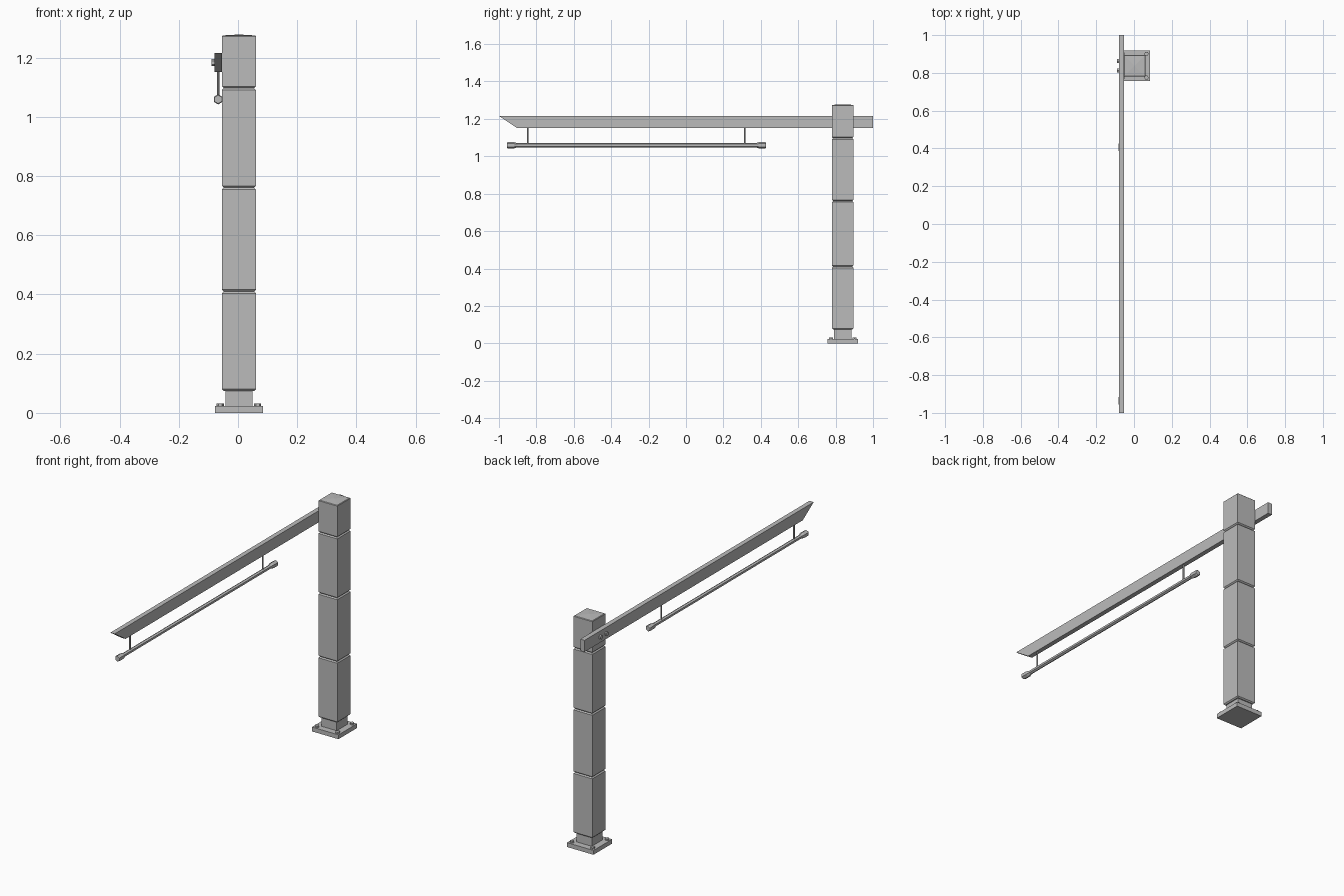
import bpy, bmesh
from math import pi, cos, sin
from mathutils import Matrix, Vector

cube = bpy.data.objects.get("Cube")
if cube:
    bpy.data.objects.remove(cube)

metal = bpy.data.materials.new("grey metal")
metal.use_nodes = True
grey = (0.5, 0.5, 0.5, 1)
metal.diffuse_color = grey
metal.node_tree.nodes["Principled BSDF"].inputs["Base Color"].default_value = grey

CX, CY = 0.003, 0.838      # post axis
BEAM_X, TUBE_Z = -0.067, 1.059


def finish(name, bm):
    bmesh.ops.recalc_face_normals(bm, faces=bm.faces)
    mesh = bpy.data.meshes.new(name)
    bm.to_mesh(mesh)
    bm.free()
    mesh.materials.append(metal)
    obj = bpy.data.objects.new(name, mesh)
    bpy.context.collection.objects.link(obj)
    return obj


def loft(name, profile, sides, place, turn=0.0):
    """Stack regular rings of (height, radius) along z, then place them."""
    bm = bmesh.new()
    rings = []
    for h, r in profile:
        angles = [turn + 2 * pi * i / sides for i in range(sides)]
        rings.append([bm.verts.new((r * cos(a), r * sin(a), h)) for a in angles])
    for low, high in zip(rings, rings[1:]):
        for i in range(sides):
            j = (i + 1) % sides
            bm.faces.new((low[i], low[j], high[j], high[i]))
    bm.faces.new(rings[0])
    bm.faces.new(rings[-1])
    bm.transform(place)
    return finish(name, bm)


def square_loft(name, profile):
    """Square rings given as (height, half width) on the post axis."""
    rings = [(h, w * 2 ** 0.5) for h, w in profile]
    return loft(name, rings, 4, Matrix.Translation((CX, CY, 0)), pi / 4)


# Base plate and neck
square_loft("base_plate", [(0, 0.081), (0.024, 0.081)])
square_loft("post_neck", [(0.02, 0.046), (0.08, 0.046)])

# Anchor bolts at the plate corners
for sx in (-1, 1):
    for sy in (-1, 1):
        place = Matrix.Translation((CX + sx * 0.063, CY + sy * 0.063, 0.024))
        loft("anchor_bolt", [(0, 0.012), (0.008, 0.012)], 6, place)

# Post sections with chamfered ends, the last one with a shallow peak
W, C = 0.0573, 0.006
levels = [0.074, 0.41, 0.761, 1.097, 1.275]
for i, (low, high) in enumerate(zip(levels, levels[1:])):
    rings = [(low, W - C), (low + C, W), (high - C, W), (high, W - C)]
    if i == 3:
        rings[2:] = [(high - 0.003, W), (high, W - 0.003), (high + 0.003, 0.001)]
    square_loft("post_section", rings)

# Beam with a slanted front end
bm = bmesh.new()
outline = [(-1, 1.216), (-0.905, 1.152), (1, 1.152), (1, 1.216)]
face = bm.faces.new([bm.verts.new((-0.080, y, z)) for y, z in outline])
side = bmesh.ops.extrude_face_region(bm, geom=[face])["geom"]
verts = [g for g in side if isinstance(g, bmesh.types.BMVert)]
bmesh.ops.translate(bm, verts=verts, vec=Vector((0.026, 0, 0)))
finish("beam", bm)

# Bolts through the beam into the post
for y in (CY - 0.025, CY + 0.025):
    place = Matrix.Translation((-0.08, y, 1.183)) @ Matrix.Rotation(-pi / 2, 4, "Y")
    loft("beam_bolt", [(0, 0.012), (0.009, 0.012)], 6, place)

# Hanger rods
for y in (-0.847, 0.313):
    loft("hanger_rod", [(TUBE_Z, 0.004), (1.16, 0.004)], 8,
         Matrix.Translation((BEAM_X, y, 0)))

# Lamp tube with a thicker cap at each end
tube_axis = Matrix.Translation((BEAM_X, 0, TUBE_Z)) @ Matrix.Rotation(-pi / 2, 4, "X")
loft("lamp_tube", [(-0.92, 0.011), (0.39, 0.011)], 6, tube_axis, pi / 2)
for end, inward in ((-0.958, 1), (0.428, -1)):
    rings = [(0, 0.014), (0.004, 0.017), (0.038, 0.017), (0.056, 0.011)]
    loft("tube_cap", [(end + inward * d, r) for d, r in rings], 6, tube_axis, pi / 2)
